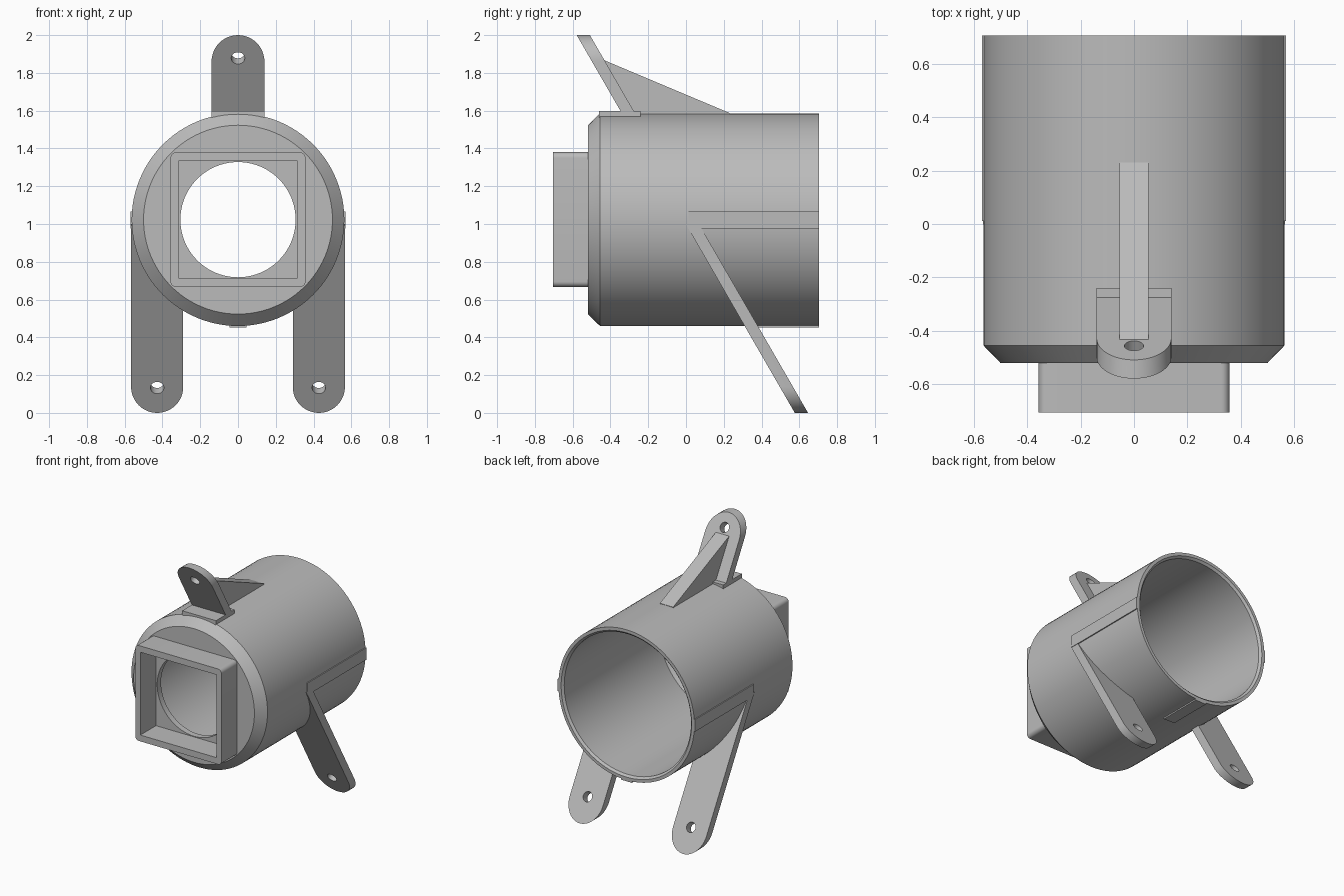
import bpy, bmesh, math
from mathutils import Vector, Matrix

cube = bpy.data.objects.get("Cube")
if cube:
    bpy.data.objects.remove(cube, do_unlink=True)

grey = bpy.data.materials.new("plain grey")
grey.use_nodes = True
GREY = (0.5, 0.5, 0.5, 1)
grey.diffuse_color = GREY
grey.node_tree.nodes["Principled BSDF"].inputs["Base Color"].default_value = GREY

AXIS_Z = 1.023              # height of the tube axis
R = 0.563                   # tube radius
SLOPE = math.tan(math.radians(30))
PLANE = 0.576               # y of the tilted plate's front face at z = 0


def finish(name, bm):
    bmesh.ops.recalc_face_normals(bm, faces=bm.faces)
    mesh = bpy.data.meshes.new(name)
    bm.to_mesh(mesh)
    bm.free()
    mesh.materials.append(grey)
    ob = bpy.data.objects.new(name, mesh)
    bpy.context.collection.objects.link(ob)
    return ob


def activate(ob):
    bpy.ops.object.select_all(action="DESELECT")
    ob.select_set(True)
    bpy.context.view_layer.objects.active = ob


def smooth(ob):
    activate(ob)
    bpy.ops.object.shade_smooth_by_angle(angle=math.radians(30))


def revolve(name, profile, steps=96):
    """Closed ring from (radius, y) points turned about the tube axis."""
    bm = bmesh.new()
    rings = []
    for i in range(steps):
        a = 2 * math.pi * i / steps
        rings.append([bm.verts.new((r * math.sin(a), y, AXIS_Z + r * math.cos(a)))
                      for r, y in profile])
    n = len(profile)
    for i in range(steps):
        p, q = rings[i], rings[(i + 1) % steps]
        for j in range(n):
            k = (j + 1) % n
            bm.faces.new((p[j], p[k], q[k], q[j]))
    return finish(name, bm)


def prism(name, points, offset):
    """Outline extruded along an offset vector."""
    bm = bmesh.new()
    face = bm.faces.new([bm.verts.new(p) for p in points])
    new = bmesh.ops.extrude_face_region(bm, geom=[face])["geom"]
    bmesh.ops.translate(bm, vec=offset, verts=[v for v in new if isinstance(v, bmesh.types.BMVert)])
    return finish(name, bm)


def box(name, lo, hi):
    pts = [(lo[0], lo[1], lo[2]), (hi[0], lo[1], lo[2]), (hi[0], lo[1], hi[2]), (lo[0], lo[1], hi[2])]
    return prism(name, pts, (0, hi[1] - lo[1], 0))


def rod(center, direction, radius, length):
    bm = bmesh.new()
    turn = Vector((0, 0, 1)).rotation_difference(Vector(direction)).to_matrix().to_4x4()
    bmesh.ops.create_cone(bm, cap_ends=True, segments=64, radius1=radius, radius2=radius,
                          depth=length, matrix=Matrix.Translation(center) @ turn)
    return finish("cutter", bm)


def cut(ob, cutter):
    mod = ob.modifiers.new("cut", "BOOLEAN")
    mod.operation = "DIFFERENCE"
    mod.solver = "EXACT"
    mod.object = cutter
    activate(ob)
    bpy.ops.object.modifier_apply(modifier=mod.name)
    bpy.data.objects.remove(cutter, do_unlink=True)


def lug(name, x, half, tip, root):
    """Tilted mounting plate with a round tip and a bolt hole."""
    up = 1 if tip > root else -1
    mid = tip - up * half
    outline = [(x - half, root), (x + half, root)]
    for i in range(25):
        a = math.pi * i / 24
        outline.append((x + half * math.cos(a), mid + up * half * math.sin(a)))
    ob = prism(name, [(px, PLANE - SLOPE * pz, pz) for px, pz in outline], (0, 0.07, 0))
    hole_z = mid + up * 0.005 if up < 0 else mid + 0.018
    cut(ob, rod((x, PLANE - SLOPE * hole_z, hole_z), (0, math.sqrt(3), 1), 0.036, 0.4))
    return ob


# Tube with chamfered front and round opening
smooth(revolve("tube_body", [
    (0.305, -0.52), (0.5, -0.52), (R, -0.455), (R, 0.705), (0.54, 0.705),
    (0.525, 0.69), (0.525, -0.43), (0.48, -0.475), (0.305, -0.475)]))


# Square collar on the front
def rounded_square(half, radius):
    pts = []
    for q, (sx, sz) in enumerate([(1, 1), (-1, 1), (-1, -1), (1, -1)]):
        for i in range(7):
            a = math.pi / 2 * (q + i / 6)
            pts.append((sx * (half - radius) + radius * math.cos(a), -0.705,
                        AXIS_Z + sz * (half - radius) + radius * math.sin(a)))
    return pts


collar = prism("square_collar", rounded_square(0.357, 0.03), (0, 0.19, 0))
cut(collar, box("cutter", (-0.315, -0.9, AXIS_Z - 0.31), (0.315, -0.3, AXIS_Z + 0.31)))
smooth(collar)

# Top lug, its foot pad and its rib
smooth(lug("top_lug", 0, 0.14, 2.0, 1.58))
box("top_pad", (-0.14, -0.46, 1.555), (0.14, -0.24, 1.597))
prism("top_rib", [(-0.055, -0.44, 1.87), (-0.055, 0.23, 1.588),
                  (-0.055, 0.23, 1.57), (-0.055, -0.27, 1.57)], (0.11, 0, 0))

# Legs trimmed to the tube, and side strips behind them
for side, label in ((1, "left"), (-1, "right")):
    leg = lug(label + "_leg", side * 0.428, 0.138, 0, 1.0)
    cut(leg, rod((0, 0, AXIS_Z), (0, 1, 0), 0.55, 3))
    smooth(leg)
    x0, x1 = sorted((side * 0.54, side * 0.569))
    box(label + "_strip", (x0, 0.012, 0.975), (x1, 0.705, 1.065))

# Bottom strip near the rear rim
box("bottom_strip", (-0.045, 0.37, 0.452), (0.045, 0.705, 0.48))
